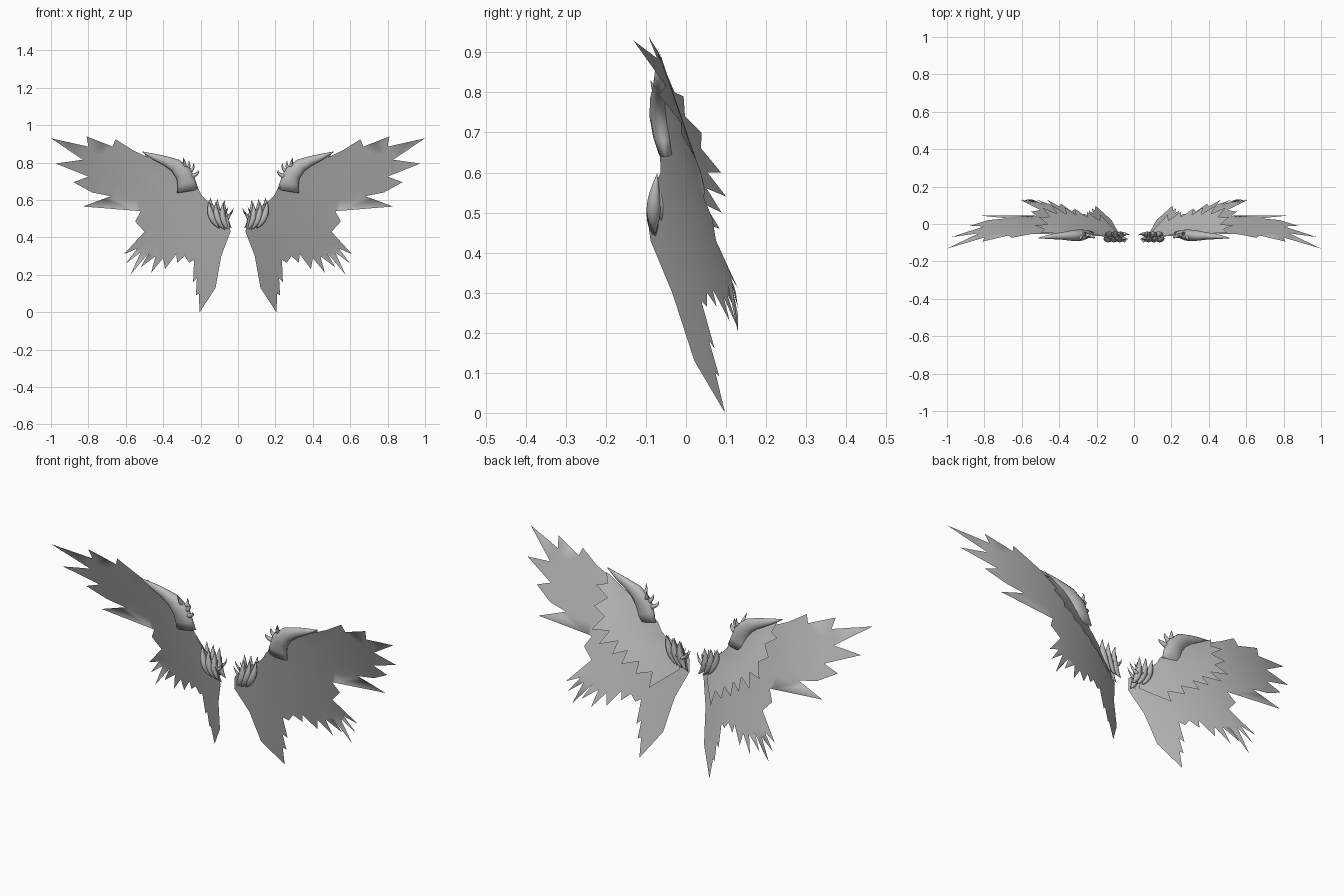
import bpy, bmesh, math
from mathutils import Vector
from mathutils.geometry import delaunay_2d_cdt

if "Cube" in bpy.data.objects:
    bpy.data.objects.remove(bpy.data.objects["Cube"], do_unlink=True)

# Single grey material
grey = bpy.data.materials.new("feather grey")
grey.use_nodes = True
colour = (0.5, 0.5, 0.5, 1)
grey.diffuse_color = colour
grey.node_tree.nodes["Principled BSDF"].inputs["Base Color"].default_value = colour


def finish(bm, name):
    """Turn a bmesh into a smooth object mirrored to the other wing."""
    mesh = bpy.data.meshes.new(name)
    bm.to_mesh(mesh)
    bm.free()
    mesh.materials.append(grey)
    mesh.shade_smooth()
    obj = bpy.data.objects.new(name, mesh)
    bpy.context.collection.objects.link(obj)
    mirror = obj.modifiers.new("other wing", 'MIRROR')
    mirror.use_mirror_merge = False
    return obj


def wing_depth(x, z):
    """Cupped wing surface: y position for a point of the outline."""
    w = z - 0.43
    y = -0.11 + 0.55 * x - 0.36 * x * x - 0.2 * w - 0.232 * x * w + 0.018 * w * w
    return min(y, 0.13)


def covert_depth(x, z):
    """Short feathers lift off the wing away from its leading edge."""
    away = (x - 0.04) * 0.674 - (z - 0.43) * 0.738
    return wing_depth(x, z) + 0.005 + 0.35 * max(0, away)


def sheet(name, outline, depth, step, flip=False):
    """Fill a jagged outline with triangles and bend it with depth(x, z)."""
    count = len(outline)
    points = [Vector(p) for p in outline]
    cells = int(1 / step)
    points += [Vector((i * step + 0.003, j * step + 0.004))
               for i in range(cells) for j in range(cells)]
    edges = [(i, (i + 1) % count) for i in range(count)]
    verts, _, faces, *_ = delaunay_2d_cdt(points, edges, [], 1, 1e-5)
    bm = bmesh.new()
    made = [bm.verts.new((p.x, depth(p.x, p.y), p.y)) for p in verts]
    for f in faces:
        bm.faces.new([made[i] for i in (reversed(f) if flip else f)])
    bmesh.ops.delete(bm, geom=[v for v in bm.verts if not v.link_faces], context='VERTS')
    return finish(bm, name)


def loft(bm, sections, sides=8):
    """Skin elliptical rings: each section is (centre, half width, half depth)."""
    rings = []
    for i, (centre, wide, deep) in enumerate(sections):
        ahead = sections[min(i + 1, len(sections) - 1)][0]
        behind = sections[max(i - 1, 0)][0]
        along = (ahead - behind).normalized()
        across = along.cross(Vector((0, 1, 0))).normalized()
        out = across.cross(along)
        ring = []
        for k in range(sides):
            a = math.tau * k / sides
            ring.append(bm.verts.new(centre + across * wide * math.cos(a)
                                     + out * deep * math.sin(a)))
        rings.append(ring)
    for low, high in zip(rings, rings[1:]):
        for k in range(sides):
            n = (k + 1) % sides
            bm.faces.new((low[k], low[n], high[n], high[k]))
    bm.faces.new(rings[0])
    bm.faces.new(rings[-1])


def horn(bm, start, bend, end, radius, both_ends=False):
    """Curved spike, pointed at its end or at both ends."""
    a, b, c = Vector(start), Vector(bend), Vector(end)
    sections = []
    steps = 8
    for i in range(steps + 1):
        t = i / steps
        r = radius * (math.sin(math.pi * t) if both_ends else 1 - t)
        p = a * (1 - t) ** 2 + b * 2 * t * (1 - t) + c * t * t
        sections.append((p, r + 0.0005, r + 0.0005))
    loft(bm, sections)


# Long flight feathers, from the root round the tips and back
flight = [
    (.04, .43), (.09, .3), (.12, .13), (.205, 0), (.21, .1), (.225, .09),
    (.22, .18), (.24, .16), (.235, .28), (.26, .265), (.285, .3), (.325, .265),
    (.33, .31), (.39, .23), (.4, .29), (.465, .21), (.44, .3), (.52, .24),
    (.475, .32), (.575, .2), (.52, .32), (.6, .26), (.54, .34), (.61, .31),
    (.5, .43), (.55, .485), (.52, .54), (.83, .565), (.68, .62), (.78, .64),
    (.88, .695), (.8, .725), (.975, .795), (.83, .815), (1, .93), (.8, .885),
    (.81, .94), (.67, .885), (.655, .925), (.56, .865), (.4, .79), (.3, .73),
    (.21, .655), (.18, .6), (.11, .56), (.05, .5)]
sheet("flight_feathers", flight, wing_depth, 0.06)

# Short covert feathers on the back
coverts = [
    (.09, .5), (.08, .44), (.18, .36), (.185, .43), (.25, .42), (.25, .475),
    (.32, .46), (.31, .52), (.37, .5), (.36, .56), (.44, .54), (.41, .6),
    (.49, .6), (.45, .66), (.51, .7), (.46, .74), (.53, .79), (.48, .8),
    (.5, .85), (.38, .78), (.28, .7), (.2, .63), (.13, .56)]
sheet("covert_feathers", coverts, covert_depth, 0.05, flip=True)

# Flared guard wrapped round the wing joint, tapering along the leading edge
bm = bmesh.new()
guard = [((.268, -.05, .648), .058, .018), ((.275, -.056, .69), .05, .026),
         ((.29, -.06, .74), .046, .031), ((.335, -.062, .785), .036, .028),
         ((.385, -.064, .808), .026, .02), ((.44, -.067, .828), .018, .014),
         ((.51, -.075, .857), .002, .002)]
loft(bm, [(Vector(c), w, d) for c, w, d in guard], sides=12)
bmesh.ops.recalc_face_normals(bm, faces=bm.faces)
finish(bm, "joint_guard")

# Spikes standing on the guard
bm = bmesh.new()
for x, z, tip_x, tip_z, y in ((.285, .77, .295, .83, -.08), (.262, .75, .24, .795, -.06),
                              (.25, .725, .215, .76, -.07), (.31, .78, .325, .815, -.05),
                              (.275, .76, .265, .81, -.04)):
    horn(bm, (x, -.06, z), (tip_x - .012, y, (z + tip_z) / 2), (tip_x, y - .008, tip_z), .013)
bmesh.ops.recalc_face_normals(bm, faces=bm.faces)
finish(bm, "guard_spikes")

# Crescent claws gripping the wing root, in a front and a back row
bm = bmesh.new()
for row, y in enumerate((-.076, -.052)):
    for i in range(3):
        x = .042 + .028 * i - .008 * row
        z = .435 + .006 * i + .015 * row
        horn(bm, (x, y, z), (x + .055, y - .012, z + .05),
             (x + .038 + .01 * i, y + .004, z + .15), .017, both_ends=True)
        # Small barb growing from the claw's inner side
        horn(bm, (x + .028, y, z + .06), (x, y, z + .07),
             (x - .01, y - .008, z + .11), .01)
bmesh.ops.recalc_face_normals(bm, faces=bm.faces)
finish(bm, "root_claws")
